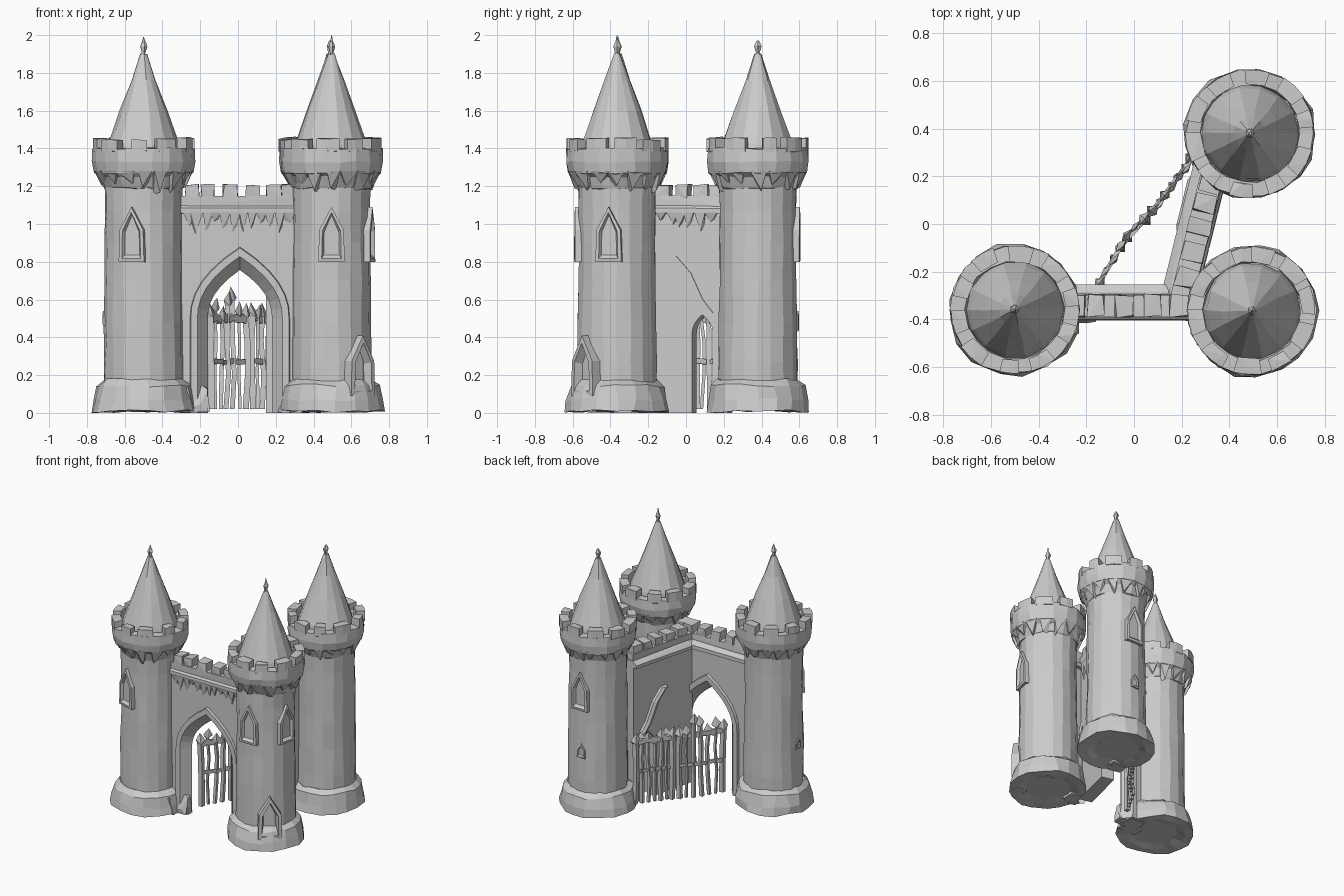
import bpy, bmesh, math, random
from mathutils import Matrix, Vector

random.seed(4)
if "Cube" in bpy.data.objects:
    bpy.data.objects.remove(bpy.data.objects["Cube"], do_unlink=True)

stone = bpy.data.materials.new("weathered_grey_stone")
stone.use_nodes = True
GREY = (0.6, 0.6, 0.6, 1)
stone.diffuse_color = GREY
stone.node_tree.nodes["Principled BSDF"].inputs["Base Color"].default_value = GREY


def part(name, bm, matrix=Matrix()):
    bmesh.ops.recalc_face_normals(bm, faces=bm.faces)
    mesh = bpy.data.meshes.new(name)
    bm.to_mesh(mesh)
    bm.free()
    mesh.materials.append(stone)
    obj = bpy.data.objects.new(name, mesh)
    obj.matrix_world = matrix
    bpy.context.collection.objects.link(obj)


def rnd(amount):
    return random.uniform(-amount, amount)


def loft(bm, loops, cyclic=True, cap=False):
    rows = [[bm.verts.new(p) for p in loop] for loop in loops]
    n = len(rows[0])
    for a, b in zip(rows, rows[1:]):
        for i in range(n if cyclic else n - 1):
            j = (i + 1) % n
            bm.faces.new((a[i], a[j], b[j], b[i]))
    if cap:
        bm.faces.new(rows[0])
        bm.faces.new(rows[-1])


def lathe(bm, profile, sides, rough=0.0):
    loops = []
    for r, z in profile:
        loop = []
        for i in range(sides):
            a = math.tau * i / sides + rnd(rough * 6)
            q = max(r + rnd(rough), 0.001)
            loop.append((q * math.cos(a), q * math.sin(a), max(z + rnd(rough), 0)))
        loops.append(loop)
    loft(bm, loops, cap=True)


def hull(bm, points):
    verts = [bm.verts.new(p) for p in points]
    made = bmesh.ops.convex_hull(bm, input=verts)
    spare = [v for v in made["geom_interior"] if isinstance(v, bmesh.types.BMVert)]
    bmesh.ops.delete(bm, geom=spare, context="VERTS")


def box(bm, x0, x1, y0, y1, z0, z1, rough=0.0):
    hull(bm, [(x + rnd(rough), y + rnd(rough), z + rnd(rough))
              for x in (x0, x1) for y in (y0, y1) for z in (z0, z1)])


def spike(bm, x, w, y_back, y_front, z_top, z_tip):
    # Hanging wedge: broad top, ragged point against the wall
    hull(bm, [(x - w, y_front, z_top), (x + w, y_front, z_top), (x - w, y_back, z_top),
              (x + w, y_back, z_top), (x + rnd(w * 0.6), y_back, z_tip),
              (x + rnd(w * 0.6), y_back + (y_front - y_back) * 0.45, z_tip + 0.01)])


def arch(cx, hw, spring, apex, base=0.0, n=6):
    right = [(cx + hw * (1 - (i / n) ** 2.2), spring + (apex - spring) * i / n) for i in range(n)]
    left = [(2 * cx - x, z) for x, z in reversed(right)]
    return [(cx + hw, base)] + right + [(cx, apex)] + left + [(cx - hw, base)]


def house(hw, z0, z1, z2):
    return [(-hw, z0), (hw, z0), (hw * 0.93, z1), (0, z2), (-hw * 0.93, z1)]


def at(loop, y):
    return [(x, y, z) for x, z in loop]


def window(name, matrix, hw, z0, z2, face, lip):
    z1 = z2 - (z2 - z0) * 0.42
    outer = house(hw, z0, z1, z2)
    inner = house(hw - lip, z0 + lip, z1 - lip * 0.3, z2 - lip * 1.6)
    pane = house(hw - lip * 1.6, z0 + lip * 2, z1 - lip * 0.6, z2 - lip * 2.4)
    bm = bmesh.new()
    loft(bm, [at(outer, -0.15), at(outer, -face), at(inner, -face - 0.003), at(pane, -0.206)])
    bm.faces.new([bm.verts.new(p) for p in at(pane, -0.206)])
    part(name, bm, matrix)


def tower(label, x, y, top):
    place = Matrix.Translation((x, y, 0))
    # Battered, chipped plinth
    bm = bmesh.new()
    lathe(bm, [(0.16, 0.02), (0.215, 0.01), (0.278, 0.008), (0.266, 0.07),
               (0.25, 0.145), (0.212, 0.175), (0.18, 0.175)], 17, 0.009)
    part(label + "_plinth", bm, place)
    # Shaft
    bm = bmesh.new()
    lathe(bm, [(0.212, 0.06), (0.212, 0.27), (0.209, 0.48), (0.206, 0.7), (0.205, 0.9),
               (0.204, 1.07), (0.21, 1.3)], 18, 0.004)
    part(label + "_shaft", bm, place)
    # Flared crown and parapet
    bm = bmesh.new()
    lathe(bm, [(0.19, 1.18), (0.21, 1.19), (0.235, 1.25), (0.262, 1.27), (0.272, 1.33),
               (0.27, 1.4), (0.207, 1.4), (0.203, 1.34), (0.15, 1.34)], 18, 0.005)
    part(label + "_crown", bm, place)
    # Uneven merlons
    bm = bmesh.new()
    count = 10
    for i in range(count):
        a = math.tau * (i + 0.3) / count + rnd(0.06)
        half = 0.19 + rnd(0.05)
        z = 1.452 + rnd(0.008)
        hull(bm, [(r * math.cos(a + d), r * math.sin(a + d), h + rnd(0.004))
                  for r in (0.208 + rnd(0.006), 0.27 + rnd(0.005))
                  for d in (-half, 0, half) for h in (1.385, z)])
    part(label + "_merlons", bm, place)
    # Corbel teeth
    bm = bmesh.new()
    for i in range(16):
        start = len(bm.verts)
        spike(bm, 0, 0.042 + rnd(0.008), -0.195, -0.26, 1.28, 1.18 + rnd(0.03))
        bm.verts.ensure_lookup_table()
        bmesh.ops.rotate(bm, verts=bm.verts[start:], cent=(0, 0, 0),
                         matrix=Matrix.Rotation(math.tau * i / 16 + rnd(0.05), 3, "Z"))
    part(label + "_corbels", bm, place)
    # Conical roof and finial
    bm = bmesh.new()
    lathe(bm, [(0.205, 1.35), (0.19, 1.42), (0.126, 1.6), (0.066, 1.76), (0.017, 1.9)], 14, 0.004)
    part(label + "_roof", bm, place)
    bm = bmesh.new()
    lathe(bm, [(0.022, 1.85), (0.01, 1.905), (0.02, 1.94), (0.007, 1.97), (0.002, top)], 5, 0.002)
    part(label + "_finial", bm, place)


def facing(x, y, degrees):
    return Matrix.Translation((x, y, 0)) @ Matrix.Rotation(math.radians(degrees), 4, "Z")


RIGHT, CORNER, BACK = (-0.5, -0.36), (0.495, -0.365), (0.487, 0.38)
tower("right_tower", *RIGHT, 1.99)
tower("corner_tower", *CORNER, 1.998)
tower("back_tower", *BACK, 1.97)

# Windows, arrow slits and the niche in the plinth
for name, spot, angle in (("right_tower_window", RIGHT, -17), ("corner_front_window", CORNER, 0),
                          ("corner_side_window", CORNER, 78), ("back_tower_window", BACK, 178)):
    window(name, facing(*spot, angle), 0.07, 0.8, 1.09, 0.222, 0.018)
window("right_tower_slit", facing(*RIGHT, -90), 0.03, 0.46, 0.54, 0.214, 0.01)
window("back_tower_slit", facing(*BACK, 180), 0.035, 0.43, 0.54, 0.214, 0.01)
window("corner_niche", facing(*CORNER, 42), 0.085, 0.09, 0.41, 0.25, 0.025)


def wall(label, place, x0, x1, opening, merlons):
    # Slab with an arched notch
    bm = bmesh.new()
    outline = [(x0, 0), (x0, 1.08), (x1, 1.08), (x1, 0)] + opening
    loft(bm, [at(outline, -0.05), at(outline, 0.05)], cap=True)
    part(label + "_slab", bm, place)
    # Sloping cornice and parapet
    bm = bmesh.new()
    hull(bm, [(x, y, z + rnd(0.004)) for x in (x0, x1)
              for y, z in ((-0.066, 1.055), (-0.066, 1.085), (-0.05, 1.1),
                           (0.05, 1.1), (0.082, 1.075), (0.082, 1.05))])
    box(bm, x0, x1, -0.055, 0.04, 1.09, 1.15, 0.004)
    part(label + "_cornice", bm, place)
    bm = bmesh.new()
    for m in merlons:
        w = 0.037 + rnd(0.005)
        box(bm, m - w, m + w, -0.053, 0.038, 1.14, 1.207, 0.006)
    part(label + "_merlons", bm, place)
    # Hanging corbels
    bm = bmesh.new()
    x = x0 + 0.08
    while x < x1 - 0.06:
        spike(bm, x, 0.028 + rnd(0.006), -0.04, -0.068, 1.06, 0.975 + rnd(0.035))
        x += 0.05 + rnd(0.012)
    part(label + "_corbels", bm, place)


gate_wall = Matrix.Translation((0, -0.335, 0))
side_wall = facing(0.264, -0.03, 76)
wall("gate_wall", gate_wall, -0.34, 0.34, arch(0.01, 0.23, 0.5, 0.835),
     (-0.245, -0.16, -0.04, 0.075, 0.19, 0.27))
wall("side_wall", side_wall, -0.28, 0.27, arch(0.133, 0.056, 0.42, 0.52),
     (-0.2, -0.09, 0.02, 0.12, 0.21))

# Moulded arch surround with splayed reveal
bm = bmesh.new()
rings = ((0.265, -0.045), (0.26, -0.07), (0.225, -0.07), (0.17, 0), (0.225, 0.07),
         (0.26, 0.07), (0.265, 0.045))
loft(bm, [at(arch(0.01, hw, 0.5, 0.88 - (0.265 - hw) * 1.3), y) for hw, y in rings], cyclic=False)
part("gate_arch", bm, gate_wall)

# Broken arch rib showing on both faces of the side wall
bm = bmesh.new()
for a, b in (((-0.02, 0.83), (0.06, 0.74)), ((0.06, 0.74), (0.125, 0.6)), ((0.125, 0.6), (0.18, 0.53))):
    hull(bm, [(x + dx, y, z) for x, z in (a, b) for dx, y in
              ((0, -0.054), (0.01, -0.054), (-0.01, 0.078), (0.045, 0.078), (0.02, 0.09))])
part("broken_rib", bm, side_wall)

# Rubble at the arch feet and tower bases
bm = bmesh.new()
for x, y, s in ((-0.24, -0.37, 0.08), (-0.2, -0.37, 0.05), (0.26, -0.38, 0.05), (-0.31, -0.42, 0.08),
                (-0.27, -0.3, 0.06), (0.24, -0.28, 0.06), (0.34, 0.22, 0.06), (0.65, -0.5, 0.05)):
    hull(bm, [(x + rnd(s), y + rnd(s * 0.7), random.uniform(0, s * 1.9)) for _ in range(12)]
         + [(x + dx, y + dy, 0.005) for dx in (-s, s) for dy in (-s * 0.5, s * 0.5)])
part("rubble", bm)

# Ragged gate: two leaves following a bent path
path = [Vector(p) for p in ((-0.145, -0.245), (-0.05, -0.085), (0.065, 0.04), (0.15, 0.15), (0.24, 0.275))]


def along(t):
    i = min(int(t * 4), 3)
    return path[i].lerp(path[i + 1], t * 4 - i)


bars, rails = bmesh.new(), bmesh.new()
for start, end in ((0.0, 0.46), (0.53, 1.0)):
    steps = 6
    for k in range(steps + 1):
        t = start + (end - start) * k / steps
        p = along(t)
        top = 0.56 + rnd(0.04) + (0.08 if 0.2 < t < 0.32 else 0)
        # Crooked bar in joined lengths, splintered at the top
        w = 0.016 if k in (0, steps) else 0.008 + random.random() * 0.006
        knots = [(p.x + rnd(0.008), p.y + rnd(0.008), z) for z in (0.02, 0.2, 0.38, top - 0.06)]
        for a, b in zip(knots, knots[1:]):
            hull(bars, [(x + dx, y + dy, z) for x, y, z in (a, b) for dx in (-w, w) for dy in (-w, w)])
        x, y, z = knots[-1]
        hull(bars, [(x + dx, y + dy, z) for dx in (-w, w) for dy in (-w, w)]
             + [(x + 0.025, y + 0.03, z + 0.02), (x - 0.02, y - 0.025, z + 0.03), (x + rnd(0.015), y, top + 0.02)])
        if k:
            q = along(t - (end - start) / steps)
            for z, half in ((0.27, 0.012), (0.5, 0.02)):
                hull(rails, [(c.x + d, c.y - d, z + s + rnd(half * 0.6))
                             for c in (p, q) for d in (-0.007, 0.007) for s in (-half, half)])
part("gate_bars", bars)
part("gate_rails", rails)
